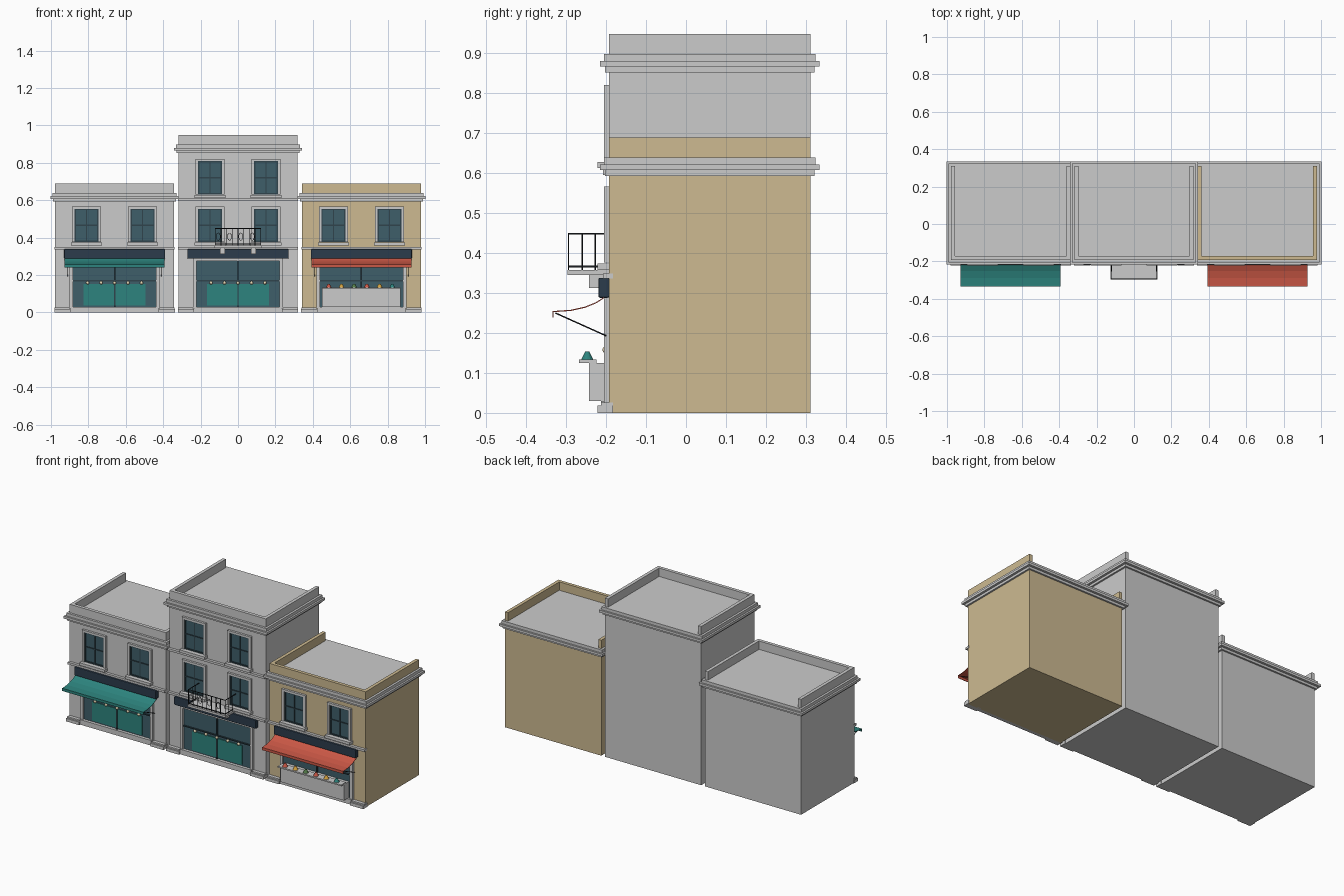
import bpy, bmesh, math
from mathutils import Matrix, Vector

if "Cube" in bpy.data.objects:
    bpy.data.objects.remove(bpy.data.objects["Cube"])


def material(name, r, g, b):
    m = bpy.data.materials.new(name)
    lin = [((c / 255 + 0.055) / 1.055) ** 2.4 for c in (r, g, b)]
    m.diffuse_color = (*lin, 1)
    m.use_nodes = True
    m.node_tree.nodes["Principled BSDF"].inputs["Base Color"].default_value = m.diffuse_color
    return m


SAND = material("sand", 205, 186, 145)
GLASS = material("glass", 62, 94, 106)
TEAL = material("teal", 45, 132, 126)
CORAL = material("coral", 203, 88, 70)
NAVY = material("navy", 44, 60, 76)
FRAME = material("window_frame", 48, 68, 76)
IRON = material("iron", 28, 32, 36)
CREAM = material("cream", 235, 220, 185)
GOLD = material("gold", 215, 165, 65)
GREEN = material("green", 85, 125, 75)

FRONT, BACK, HALF = -0.192, 0.311, 0.318


def finish(name, bm, mat=None):
    bmesh.ops.recalc_face_normals(bm, faces=bm.faces)
    me = bpy.data.meshes.new(name)
    bm.to_mesh(me)
    bm.free()
    ob = bpy.data.objects.new(name, me)
    bpy.context.collection.objects.link(ob)
    if mat:
        me.materials.append(mat)
    return ob


def boxes(name, specs, mat=None):
    """One object from boxes given as x0, x1, y0, y1, z0, z1."""
    bm = bmesh.new()
    for x0, x1, y0, y1, z0, z1 in specs:
        m = Matrix.Translation(((x0 + x1) / 2, (y0 + y1) / 2, (z0 + z1) / 2))
        bmesh.ops.create_cube(bm, size=1, matrix=m @ Matrix.Diagonal((x1 - x0, y1 - y0, z1 - z0, 1)))
    return finish(name, bm, mat)


def extrude_x(name, profile, x0, x1, mat):
    """Closed y-z profile swept along x."""
    bm = bmesh.new()
    f = bm.faces.new([bm.verts.new((x0, y, z)) for y, z in profile])
    r = bmesh.ops.extrude_face_region(bm, geom=[f])
    bmesh.ops.translate(bm, vec=(x1 - x0, 0, 0), verts=[v for v in r["geom"] if isinstance(v, bmesh.types.BMVert)])
    return finish(name, bm, mat)


def rods(name, lines, radius, mat):
    """Poly curves with a round section; each line is (points, cyclic)."""
    cu = bpy.data.curves.new(name, "CURVE")
    cu.dimensions = "3D"
    cu.bevel_depth, cu.bevel_resolution, cu.use_fill_caps = radius, 1, True
    for pts, cyclic in lines:
        sp = cu.splines.new("POLY")
        sp.points.add(len(pts) - 1)
        for p, co in zip(sp.points, pts):
            p.co = (*co, 1)
        sp.use_cyclic_u = cyclic
    cu.materials.append(mat)
    ob = bpy.data.objects.new(name, cu)
    bpy.context.collection.objects.link(ob)


def window(p, x, z):
    """Window 0.13 wide and 0.18 tall whose glass starts at z."""
    w, t = 0.064, z + 0.178
    boxes(p + "glass", [(x - w, x + w, FRONT, -0.194, z, t)], GLASS)
    m = z + 0.09
    boxes(p + "sash", [(x - w, x - w + .007, FRONT, -0.199, z, t), (x + w - .007, x + w, FRONT, -0.199, z, t),
                       (x - w, x + w, FRONT, -0.199, z, z + .007), (x - w, x + w, FRONT, -0.199, t - .007, t),
                       (x - .003, x + .003, FRONT, -0.198, z, t), (x - w, x + w, FRONT, -0.198, m - .003, m + .003)], FRAME)
    boxes(p + "surround", [(x - w - .014, x - w, FRONT, -0.205, z, t + .012), (x + w, x + w + .014, FRONT, -0.205, z, t + .012),
                           (x - w, x + w, FRONT, -0.205, t, t + .012)])
    boxes(p + "sill", [(x - .083, x + .083, FRONT, -0.221, z - .018, z - .002)])


def cornice(p, cx, z):
    boxes(p + "cornice", [(cx - HALF - o, cx + HALF + o, FRONT - o, BACK + o, z + a, z + b)
                          for o, a, b in ((.010, 0, .014), (.0235, .014, .028), (.013, .028, .046))])


def building(p, cx, floors, wall, awning, stall=False):
    top = 0.593 + 0.259 * (floors - 2)
    L, R = cx - HALF, cx + HALF
    boxes(p + "walls", [(L, R, FRONT, BACK, 0, top + .02)], wall)
    cornice(p, cx, top)
    # Parapet is open at the back
    z0, z1 = top + .045, top + .096
    boxes(p + "parapet", [(L, R, FRONT, FRONT + .02, z0, z1), (L, L + .02, FRONT + .02, BACK, z0, z1),
                          (R - .02, R, FRONT + .02, BACK, z0, z1)], wall)
    # String courses and windows per upper floor
    for f in range(floors - 1):
        zs = 0.336 + 0.259 * f
        boxes(f"{p}string_course_{f}", [(L - .003, R + .003, FRONT + .01, -0.208, zs, zs + .013)])
        for i, dx in enumerate((-0.15, 0.15)):
            window(f"{p}window_{f}_{i}_", cx + dx, 0.376 + 0.254 * f)
    # Shopfront
    boxes(p + "shop_glass", [(cx - .225, cx + .225, FRONT, -0.194, .03, .275)], GLASS)
    boxes(p + "shop_surround", [(cx - .24, cx - .222, FRONT, -0.205, .02, .29), (cx + .222, cx + .24, FRONT, -0.205, .02, .29),
                                (cx - .222, cx + .222, FRONT, -0.205, .275, .29)])
    boxes(p + "shop_mullions", [(cx - .004, cx + .004, FRONT, -0.203, .03, .275),
                                (cx - .222, cx + .222, FRONT, -0.201, .166, .172)], FRAME)
    boxes(p + "plinth", [(L - .004, cx - .235, FRONT + .01, -0.221, 0, .018), (cx + .235, R + .004, FRONT + .01, -0.221, 0, .018),
                         (L - .002, cx - .24, FRONT + .01, -0.212, .018, .026), (cx + .24, R + .002, FRONT + .01, -0.212, .018, .026),
                         (cx - .235, cx + .235, FRONT + .01, -0.212, 0, .03)])
    sign = boxes(p + "sign_board", [(cx - .27, cx + .27, FRONT, -0.219, .288, .338)], NAVY)
    b = sign.modifiers.new("bevel", "BEVEL")
    b.width, b.segments = .004, 2
    if not stall:
        boxes(p + "display_counter", [(cx - .165, cx + .165, FRONT, -0.199, .038, .152)], TEAL)
        bm = bmesh.new()
        for i in range(-2, 3):
            bmesh.ops.create_uvsphere(bm, u_segments=10, v_segments=6, radius=.009,
                                      matrix=Matrix.Translation((cx + i * .072, -0.2, .158)))
        finish(p + "display_globes", bm, CREAM)
    # Sagging awning with a valance and two struts
    if awning:
        upper = [(-.205, .290), (-.225, .277), (-.252, .266), (-.288, .258), (-.330, .255)]
        lower = [(-.334, .255), (-.334, .239), (-.331, .239), (-.331, .252)]
        under = [(y, z - .003) for y, z in reversed(upper[:-1])]
        extrude_x(p + "awning", upper + lower + under, cx - .268, cx + .268, awning)
        rods(p + "awning_struts", [([(cx + s * .25, -.327, .25), (cx + s * .25, -.2, .193)], False) for s in (-1, 1)], .002, IRON)


building("left_", -0.66, 2, None, TEAL)
building("middle_", 0, 3, None, None)
building("right_", 0.66, 2, SAND, CORAL, stall=True)

# Market stall in front of the right shop
boxes("stall_counter", [(.45, .87, -.243, FRONT, .03, .125)])
boxes("stall_tray", [(.45, .87, -.268, -.224, .125, .133)])
for i, mat in enumerate((CORAL, GOLD, GREEN, CORAL, GOLD, TEAL)):
    bm = bmesh.new()
    bmesh.ops.create_cone(bm, cap_ends=True, segments=12, radius1=.015, radius2=.005, depth=.02,
                          matrix=Matrix.Translation((.485 + i * .068, -.247, .143)))
    finish(f"spice_heap_{i}", bm, mat)

# Balcony on the middle building
boxes("balcony_slab", [(-.125, .125, -.297, FRONT, .345, .358)])
boxes("balcony_corbels", [(s * .083 - .014, s * .083 + .014, -.243, FRONT, .312, .346) for s in (-1, 1)])
Y, X = -.294, .121
rods("balcony_rails", [([(-X, -.192, z), (-X, Y, z), (X, Y, z), (X, -.192, z)], False) for z in (.366, .448)], .0025, IRON)
bars = [([(-X + 2 * X * i / 8, Y, .357), (-X + 2 * X * i / 8, Y, .448)], False) for i in range(9)]
bars += [([(s * X, y, .357), (s * X, y, .448)], False) for s in (-1, 1) for y in (-.26, -.227)]
rods("balcony_balusters", bars, .002, IRON)
rings = []
for i in range(0, 8, 2):
    c = -X + 2 * X * (i + .5) / 8
    rings.append(([(c + .011 * math.cos(a * math.pi / 6), Y, .405 + .02 * math.sin(a * math.pi / 6)) for a in range(12)], True))
rods("balcony_rings", rings, .0015, IRON)
